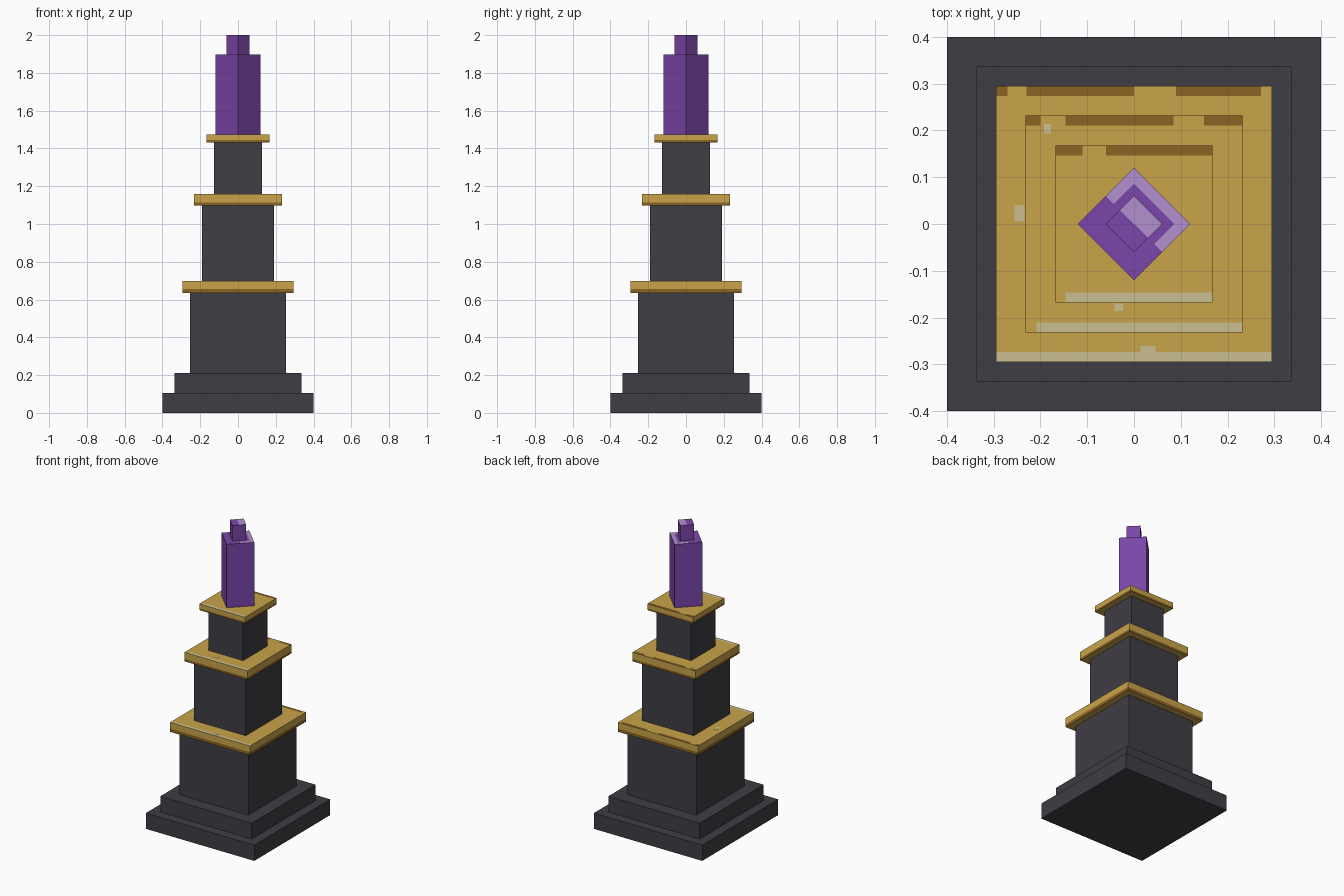
import bpy, bmesh
from math import pi, sqrt
from mathutils import Matrix, Vector

cube = bpy.data.objects.get("Cube")
if cube:
    bpy.data.objects.remove(cube, do_unlink=True)


def material(name, hex_code):
    rgb = [int(hex_code[i:i + 2], 16) / 255 for i in (0, 2, 4)]
    col = [c / 12.92 if c < 0.04045 else ((c + 0.055) / 1.055) ** 2.4 for c in rgb] + [1]
    m = bpy.data.materials.new(name)
    m.use_nodes = True
    m.diffuse_color = col
    node = next(n for n in m.node_tree.nodes if n.type == 'BSDF_PRINCIPLED')
    node.inputs["Base Color"].default_value = col
    return m


stone = material("dark_stone", "3f3d44")
gold = material("gold", "c9a54a")
bronze = material("dark_bronze", "8c6322")
pale_gold = material("pale_gold", "cbc092")
purple = material("crystal_purple", "7a46a8")
lilac = material("crystal_lilac", "b290cf")


def box(name, half, z0, z1, mats, cuts=(), rule=None, turn=0.0, at=(0, 0)):
    """Box with extra edge loops; cuts are (axis, position), rule picks a face's material."""
    hx, hy = half if isinstance(half, tuple) else (half, half)
    bm = bmesh.new()
    bmesh.ops.create_cube(bm, size=1)
    for v in bm.verts:
        v.co = Vector((v.co.x * 2 * hx, v.co.y * 2 * hy, z0 + (v.co.z + 0.5) * (z1 - z0)))
    for axis, pos in cuts:
        co, no = Vector(), Vector()
        co[axis], no[axis] = pos, 1
        bmesh.ops.bisect_plane(bm, geom=bm.verts[:] + bm.edges[:] + bm.faces[:],
                               plane_co=co, plane_no=no, dist=1e-5)
    bm.normal_update()
    if rule:
        for f in bm.faces:
            f.material_index = rule(f.calc_center_median(), f.normal)
    bm.transform(Matrix.Translation((at[0], at[1], 0)) @ Matrix.Rotation(turn, 4, 'Z'))
    me = bpy.data.meshes.new(name)
    bm.to_mesh(me)
    bm.free()
    for m in mats:
        me.materials.append(m)
    ob = bpy.data.objects.new(name, me)
    bpy.context.collection.objects.link(ob)
    return ob


# Stepped stone plinth and three tower tiers
for name, half, z0, z1 in [("plinth_lower", 0.40, 0, 0.105),
                           ("plinth_upper", 0.337, 0.105, 0.21),
                           ("tier_lower", 0.253, 0.21, 0.64),
                           ("tier_middle", 0.19, 0.695, 1.10),
                           ("tier_upper", 0.127, 1.155, 1.435)]:
    box(name, half, z0, z1, [stone])


# Gold cornices: worn bronze at the lower and rear edges, pale front edge on top
def cornice(name, half, z0, z1, worn, pale_start, low):
    rim = half - 0.021
    band = z0 + low * (z1 - z0)

    def rule(c, n):
        if n.z > 0.5:
            if c.y > rim and any(a < c.x < b for a, b in worn):
                return 1
            return 2 if c.y < -rim and c.x > pale_start else 0
        return 1 if abs(n.z) < 0.5 and c.z < band else 0

    cuts = [(1, rim), (1, -rim), (2, band), (0, pale_start)]
    cuts += [(0, x) for pair in worn for x in pair]
    box(name, half, z0, z1, [gold, bronze, pale_gold], cuts, rule)


cornice("cornice_lower", 0.295, 0.635, 0.698,
        [(-0.295, -0.27), (-0.23, 0.0), (0.09, 0.272)], -0.295, 0.33)
cornice("cornice_middle", 0.232, 1.098, 1.158,
        [(-0.232, -0.2), (-0.147, 0.085), (0.15, 0.232)], -0.208, 0.25)
cornice("cornice_upper", 0.168, 1.432, 1.474,
        [(-0.168, -0.11), (-0.06, 0.168)], -0.147, 0.28)

# Small pale wear marks on the cornice tops
for i, (x, y, hx, hy, z) in enumerate([(-0.245, 0.023, 0.011, 0.018, 0.698),
                                       (0.03, -0.268, 0.016, 0.007, 0.698),
                                       (-0.185, 0.204, 0.008, 0.010, 1.158),
                                       (-0.033, -0.178, 0.009, 0.008, 1.158)]):
    box(f"wear_mark_{i + 1}", (hx, hy), z - 0.002, z + 0.001, [pale_gold], at=(x, y))

# Crystal, turned to stand corner forward, with lilac wear on its top faces
side = 0.12 / sqrt(2)
edge = side - 0.024
box("crystal_shaft", side, 1.474, 1.897, [purple, lilac],
    [(0, edge), (0, 0), (1, edge), (1, -edge)],
    lambda c, n: int(n.z > 0.5 and (c.x > edge or (c.x > 0 and abs(c.y) > edge))),
    turn=pi / 4)
box("crystal_tip", side / 2, 1.897, 2.0, [purple, lilac], [(0, 0)],
    lambda c, n: int(n.z > 0.5 and c.x > 0), turn=pi / 4)
